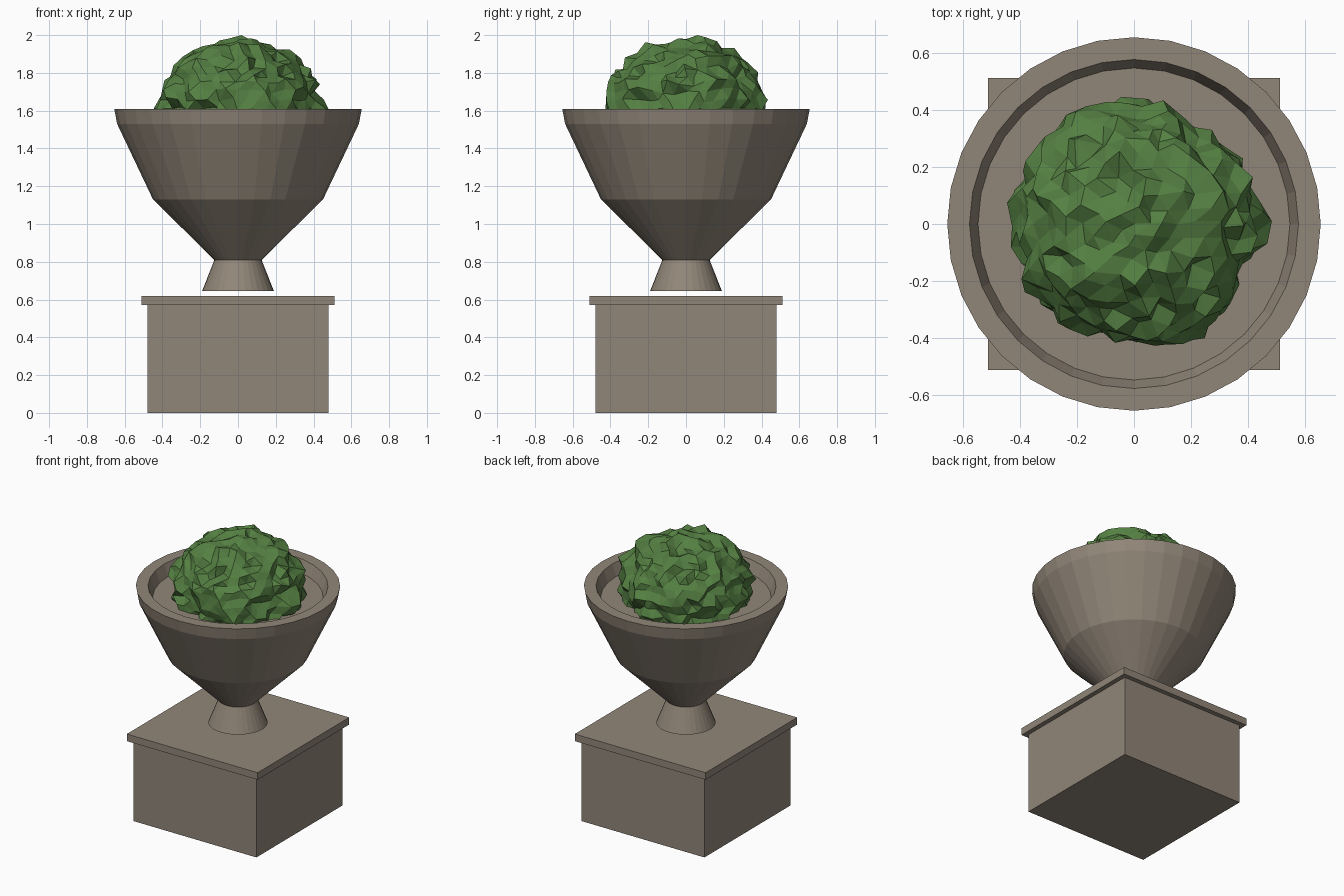
import bpy, bmesh, math, random
from mathutils import Vector, noise

if "Cube" in bpy.data.objects:
    bpy.data.objects.remove(bpy.data.objects["Cube"])

random.seed(7)


def material(name, rgb):
    m = bpy.data.materials.new(name)
    m.diffuse_color = (*rgb, 1)
    m.use_nodes = True
    m.node_tree.nodes["Principled BSDF"].inputs["Base Color"].default_value = m.diffuse_color
    return m


stone = material("weathered stone", (0.285, 0.24, 0.19))
leaf = material("leaf green", (0.09, 0.215, 0.055))


def finish(name, bm, mat):
    bmesh.ops.recalc_face_normals(bm, faces=bm.faces)
    me = bpy.data.meshes.new(name)
    bm.to_mesh(me)
    bm.free()
    me.materials.append(mat)
    ob = bpy.data.objects.new(name, me)
    bpy.context.collection.objects.link(ob)
    return ob


def box(name, half, z0, z1):
    bm = bmesh.new()
    bmesh.ops.create_cube(bm, size=1)
    for v in bm.verts:
        v.co = (v.co.x * 2 * half, v.co.y * 2 * half, z0 + (v.co.z + 0.5) * (z1 - z0))
    finish(name, bm, stone)


def lathe(name, profile, n=32):
    # Revolve (radius, height) points and cap both ends
    bm = bmesh.new()
    rings = [[bm.verts.new((r * math.cos(2 * math.pi * i / n), r * math.sin(2 * math.pi * i / n), z))
              for i in range(n)] for r, z in profile]
    for a, b in zip(rings, rings[1:]):
        for i in range(n):
            j = (i + 1) % n
            bm.faces.new((a[i], a[j], b[j], b[i]))
    bm.faces.new(rings[0][::-1])
    bm.faces.new(rings[-1])
    finish(name, bm, stone)


# Square pedestal with an overhanging cap
box("pedestal", 0.48, 0, 0.57)
box("pedestal_cap", 0.512, 0.57, 0.62)

# Flared foot, then bowl with a recessed floor
lathe("urn_foot", [(0.19, 0.645), (0.125, 0.81)])
lathe("urn_bowl", [(0.125, 0.81), (0.45, 1.13), (0.64, 1.53), (0.655, 1.61),
                   (0.577, 1.61), (0.547, 1.53)])

# Shrub: jagged icosphere, radius varied around the plan every 30 degrees
lobes = [0.445, 0.44, 0.40, 0.42, 0.43, 0.43, 0.42, 0.41, 0.42, 0.42, 0.45, 0.40]
bm = bmesh.new()
bmesh.ops.create_icosphere(bm, subdivisions=4, radius=1)
for v in bm.verts:
    d = v.co.normalized()
    a = (math.degrees(math.atan2(d.y, d.x)) % 360) / 30
    i, f = int(a) % 12, a % 1
    plan = lobes[i] * (1 - f) + lobes[(i + 1) % 12] * f
    side = math.hypot(d.x, d.y)
    r = plan * side + 0.41 * (1 - side)
    k = 1 + 0.09 * noise.noise(d * 3.5) + random.uniform(-0.06, 0.06)
    jitter = Vector([random.uniform(-0.012, 0.012) for _ in range(3)])
    v.co = Vector((d.x * r, d.y * r, d.z * 0.38)) * k + jitter
top = max(v.co.z for v in bm.verts)
for v in bm.verts:
    v.co.z = 1.61 + v.co.z * 0.39 / top
finish("shrub", bm, leaf)
